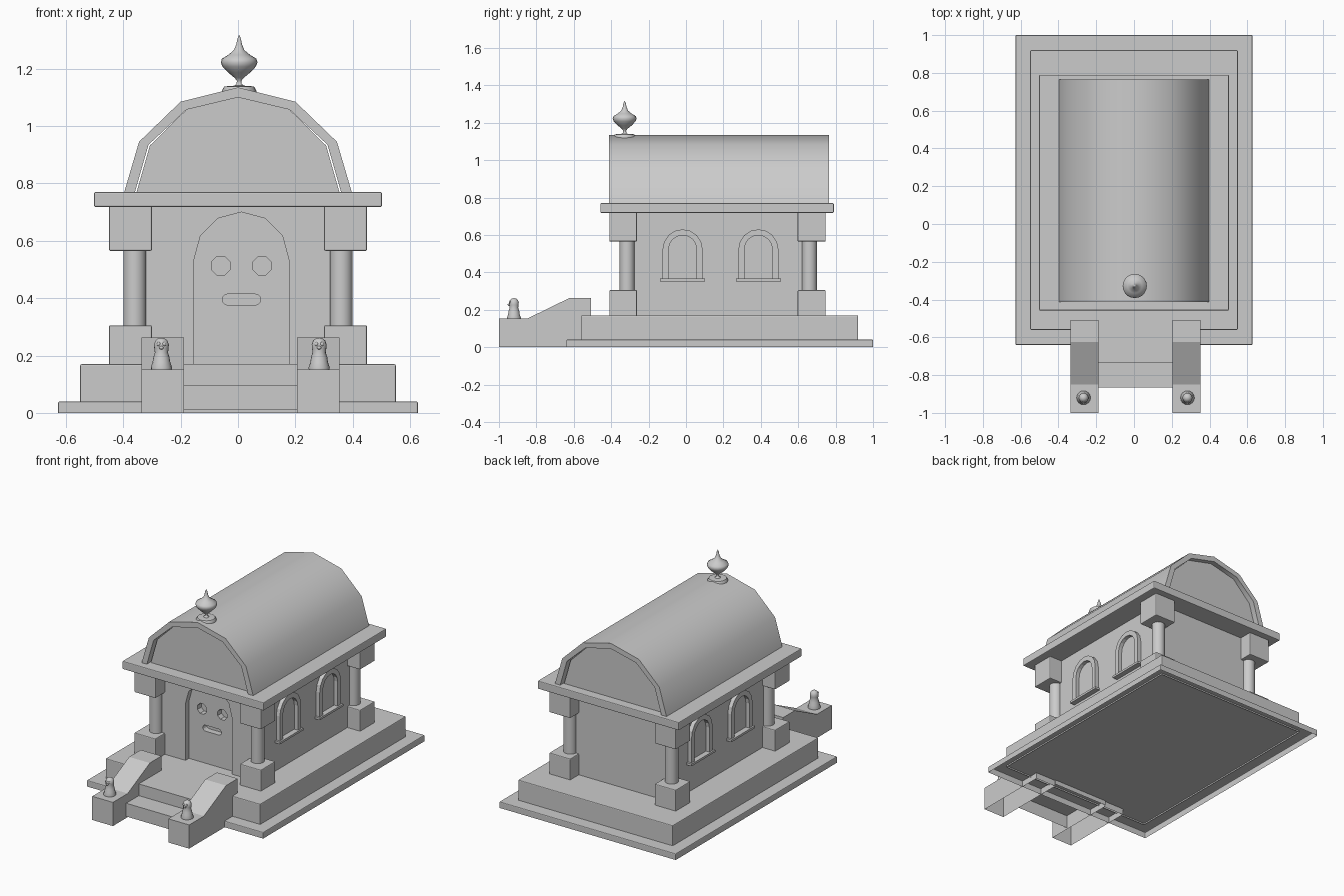
import bpy, bmesh, math
from mathutils import Vector

if "Cube" in bpy.data.objects:
    bpy.data.objects.remove(bpy.data.objects["Cube"])


def finish(name, bm, smooth=None, bevel=0):
    bmesh.ops.recalc_face_normals(bm, faces=bm.faces)
    me = bpy.data.meshes.new(name)
    bm.to_mesh(me)
    bm.free()
    ob = bpy.data.objects.new(name, me)
    bpy.context.collection.objects.link(ob)
    bpy.ops.object.select_all(action='DESELECT')
    ob.select_set(True)
    bpy.context.view_layer.objects.active = ob
    if smooth:
        bpy.ops.object.shade_smooth_by_angle(angle=math.radians(smooth))
    if bevel:
        m = ob.modifiers.new("bevel", 'BEVEL')
        m.width, m.segments = bevel, 2
    return ob


def prism(name, pts, axis, a, b, open_bottom=False, smooth=None, bevel=0):
    """Extrude a side profile (u, z) along x or y from a to b."""
    bm = bmesh.new()
    at = lambda u, z, t: (u, t, z) if axis == 'y' else (t, u, z)
    lo = [bm.verts.new(at(u, z, a)) for u, z in pts]
    hi = [bm.verts.new(at(u, z, b)) for u, z in pts]
    bm.faces.new(lo)
    bm.faces.new(hi)
    n = len(pts)
    for i in range(n):
        bm.faces.new((lo[i], lo[(i + 1) % n], hi[(i + 1) % n], hi[i]))
    bmesh.ops.recalc_face_normals(bm, faces=bm.faces)
    if open_bottom:
        base = min(p[1] for p in pts)
        gone = [f for f in bm.faces if all(abs(v.co.z - base) < 1e-5 for v in f.verts)]
        bmesh.ops.delete(bm, geom=gone, context='FACES')
    return finish(name, bm, smooth, bevel)


def box(name, x0, x1, y0, y1, z0, z1, **kw):
    return prism(name, [(x0, z0), (x1, z0), (x1, z1), (x0, z1)], 'y', y0, y1, **kw)


def lathe(name, profile, loc, n=20, smooth=45):
    """Spin an (r, z) profile around a vertical axis at loc."""
    bm = bmesh.new()
    vs = [bm.verts.new((loc[0] + r, loc[1], loc[2] + z)) for r, z in profile]
    es = [bm.edges.new(p) for p in zip(vs, vs[1:])]
    bmesh.ops.spin(bm, geom=vs + es, cent=loc, axis=(0, 0, 1), angle=math.tau, steps=n)
    bmesh.ops.remove_doubles(bm, verts=bm.verts, dist=1e-5)
    return finish(name, bm, smooth)


def ball(name, loc, scale):
    bm = bmesh.new()
    bmesh.ops.create_uvsphere(bm, u_segments=10, v_segments=8, radius=1)
    for v in bm.verts:
        v.co = Vector(loc) + v.co * Vector(scale)
    return finish(name, bm, 60)


def arc(cx, cz, r, a0, a1, n, rz=None):
    a0, a1 = math.radians(a0), math.radians(a1)
    return [(cx + r * math.cos(a0 + (a1 - a0) * i / n),
             cz + (rz or r) * math.sin(a0 + (a1 - a0) * i / n)) for i in range(n + 1)]


# stepped base, open underneath
box("ground_slab", -0.627, 0.627, -0.64, 1.0, 0, 0.04, open_bottom=True, bevel=0.005)
box("plinth", -0.55, 0.55, -0.56, 0.92, 0.03, 0.17, open_bottom=True, bevel=0.005)

# front stairs between two sloped cheek walls
stairs = [(-0.865, 0.01), (-0.865, 0.095), (-0.737, 0.095), (-0.737, 0.1705),
          (-0.5, 0.1705), (-0.5, 0.01)]
prism("stairs", stairs, 'x', -0.19, 0.206, open_bottom=True)
cheek = [(-1, 0), (-1, 0.152), (-0.85, 0.152), (-0.625, 0.262), (-0.507, 0.262), (-0.507, 0)]
for side, x0, x1 in (("left", -0.336, -0.189), ("right", 0.205, 0.353)):
    prism(side + "_cheek_wall", cheek, 'x', x0, x1, open_bottom=True)

# walls with a recessed doorway, two round eye holes and a slot
walls = box("walls", -0.36, 0.36, -0.315, 0.66, 0.165, 0.73)
cx = 0.012
door = [(cx - 0.165, 0.1), (cx + 0.165, 0.1)] + arc(cx, 0.535, 0.165, 0, 180, 6)
eye = lambda x: arc(x, 0.513, 0.035, 22.5, 337.5, 7)
slot = arc(cx + 0.048, 0.395, 0.019, -90, 90, 6) + arc(cx - 0.048, 0.395, 0.019, 90, 270, 6)
for pts, depth in ((door, -0.28), (eye(-0.06), -0.24), (eye(0.084), -0.24), (slot, -0.24)):
    cutter = prism("cutter", pts, 'y', -0.45, depth)
    cutter.hide_render = True
    bpy.context.view_layer.objects.active = walls
    m = walls.modifiers.new("cut", 'BOOLEAN')
    m.operation, m.solver, m.object = 'DIFFERENCE', 'EXACT', cutter
    bpy.ops.object.modifier_apply(modifier=m.name)
    bpy.data.objects.remove(cutter)

# corner columns with block pedestals and capitals
for sx, xn in ((-1, "left"), (1, "right")):
    for y0, y1, cy, yn in ((-0.41, -0.262, -0.315, "front"), (0.597, 0.747, 0.66, "back")):
        tag = f"{yn}_{xn}_"
        xa, xb = sorted((sx * 0.30, sx * 0.45))
        box(tag + "pedestal", xa, xb, y0, y1, 0.165, 0.305, bevel=0.005)
        box(tag + "capital", xa, xb, y0, y1, 0.565, 0.725, bevel=0.005)
        lathe(tag + "column", [(0.04, 0.29), (0.04, 0.58)], (sx * 0.36, cy, 0), 24)

# arched window frames and sills on both sides
for sx, xn in ((-1, "left"), (1, "right")):
    for k, cy in enumerate((-0.018, 0.387)):
        frame = ([(cy + 0.107, 0.36)] + arc(cy, 0.523, 0.107, 0, 180, 8) + [(cy - 0.107, 0.36),
                 (cy - 0.075, 0.36)] + arc(cy, 0.523, 0.075, 180, 0, 8) + [(cy + 0.075, 0.36)])
        prism(f"{xn}_window_frame_{k}", frame, 'x', sx * 0.35, sx * 0.385)
        sill = [(cy - 0.12, 0.352), (cy + 0.12, 0.352), (cy + 0.12, 0.366), (cy - 0.12, 0.366)]
        prism(f"{xn}_window_sill_{k}", sill, 'x', sx * 0.35, sx * 0.395)

# eaves slab
box("eaves_slab", -0.502, 0.502, -0.458, 0.79, 0.718, 0.77, bevel=0.005)


# barrel roof shell and the gable block inside it
def mirrored(half):
    return half + [(-x, z) for x, z in reversed(half[:-1])]


outer = mirrored([(0.397, 0.768), (0.345, 0.945), (0.2, 1.085), (0, 1.135)])
inner = mirrored([(0.36, 0.768), (0.312, 0.935), (0.18, 1.057), (0, 1.10)])
gable = mirrored([(0.354, 0.768), (0.307, 0.932), (0.18, 1.057), (0, 1.10)])
prism("barrel_roof", outer + inner[::-1], 'y', -0.412, 0.764, smooth=50)
prism("gable_block", gable, 'y', -0.38, 0.732)

# finial on the roof ridge
lathe("finial_base", [(0, 1.115), (0.06, 1.115), (0.06, 1.124), (0.052, 1.138), (0, 1.142)],
      (0.004, -0.328, 0))
bulb = [(0.02, 1.138), (0.009, 1.147), (0.008, 1.158), (0.016, 1.168), (0.038, 1.186),
        (0.058, 1.207), (0.064, 1.222), (0.06, 1.235), (0.038, 1.248), (0.018, 1.265),
        (0.01, 1.285), (0.006, 1.305), (0, 1.318)]
lathe("finial_bulb", bulb, (0.004, -0.328, 0), smooth=80)

# small bird statues on the cheek walls
bird = [(0, 0), (0.036, 0), (0.037, 0.008), (0.031, 0.026), (0.028, 0.045), (0.023, 0.06),
        (0.025, 0.075), (0.026, 0.088), (0.021, 0.102), (0.011, 0.11), (0, 0.112)]
for xn, x in (("left", -0.267), ("right", 0.283)):
    lathe(xn + "_bird", bird, (x, -0.92, 0.15), 16, 70)
    for s in (-1, 1):
        ball(f"{xn}_bird_eye_{s}", (x + s * 0.01, -0.942, 0.24), (0.007, 0.005, 0.007))
    ball(xn + "_bird_beak", (x, -0.946, 0.227), (0.008, 0.008, 0.006))
